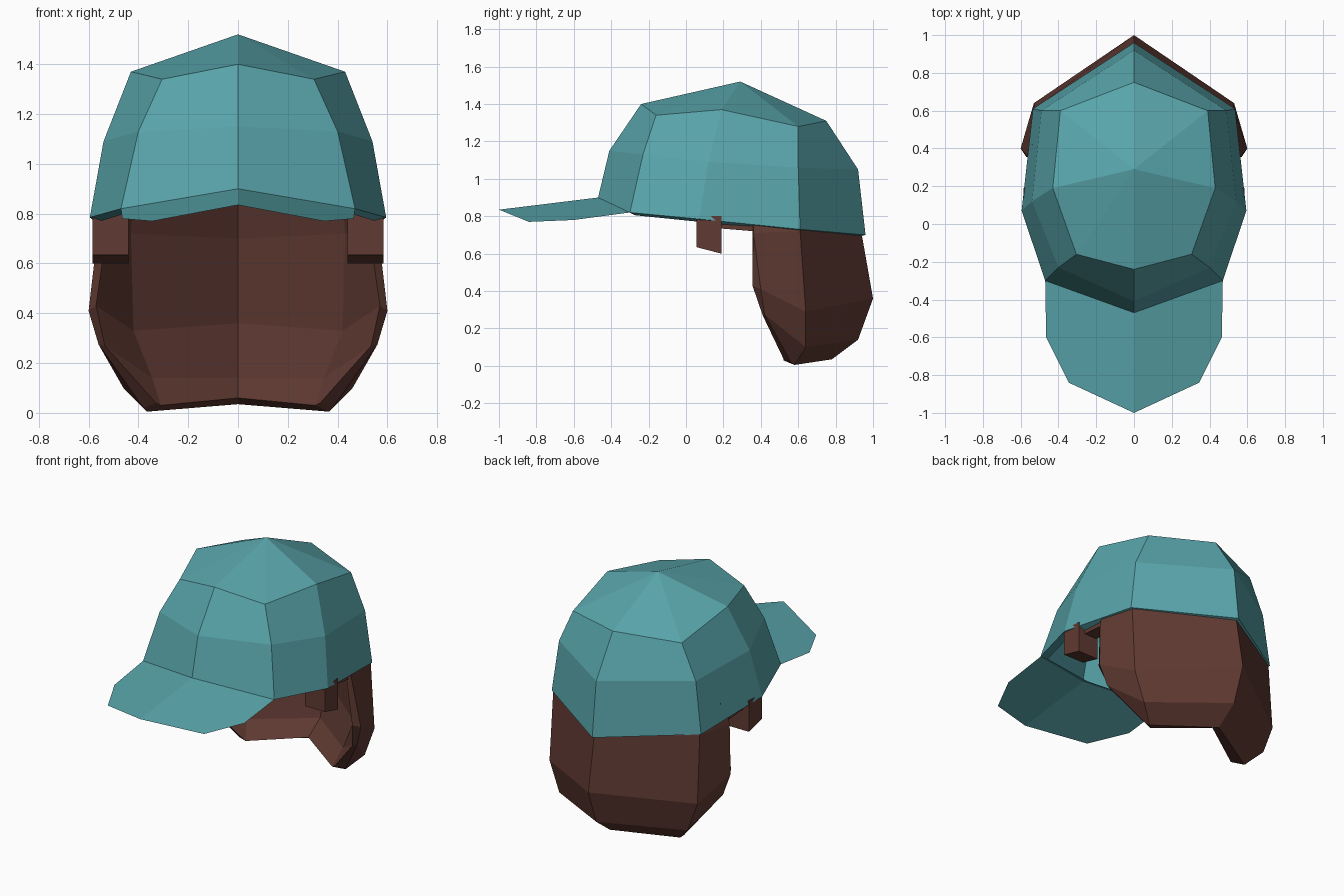
import bpy, bmesh

if "Cube" in bpy.data.objects:
    bpy.data.objects.remove(bpy.data.objects["Cube"])


def material(name, colour):
    m = bpy.data.materials.new(name)
    m.diffuse_color = (*colour, 1)
    m.use_nodes = True
    m.node_tree.nodes["Principled BSDF"].inputs["Base Color"].default_value = m.diffuse_color
    return m


TEAL = material("teal cloth", (0.098, 0.375, 0.405))
BROWN = material("dark brown hair", (0.117, 0.042, 0.032))


def build(name, faces, mat, recalc=True):
    """Half-model faces (lists of points) are mirrored across x and welded."""
    bm = bmesh.new()
    for f in faces:
        bm.faces.new([bm.verts.new(p) for p in f])
        bm.faces.new([bm.verts.new((-x, y, z)) for x, y, z in reversed(f)])
    bmesh.ops.remove_doubles(bm, verts=bm.verts[:], dist=0.0005)
    if recalc:
        bmesh.ops.recalc_face_normals(bm, faces=bm.faces[:])
    mesh = bpy.data.meshes.new(name)
    bm.to_mesh(mesh)
    bm.free()
    mesh.materials.append(mat)
    ob = bpy.data.objects.new(name, mesh)
    bpy.context.collection.objects.link(ob)
    return ob


def loft(rows):
    """Quads between successive rows of points."""
    return [[a[i], a[i + 1], b[i + 1], b[i]]
            for a, b in zip(rows, rows[1:]) for i in range(len(a) - 1)]


# Cap crown: half rings running from front centre to back centre
brim = [(0, -.47, .90), (.47, -.30, .82), (.595, .07, .785), (.535, .61, .73), (0, .96, .70)]
middle = [(0, -.41, 1.15), (.40, -.23, 1.13), (.54, .12, 1.09), (.49, .60, 1.06), (0, .92, 1.05)]
upper = [(0, -.24, 1.40), (.305, -.16, 1.34), (.43, .19, 1.37), (.39, .60, 1.28), (0, .75, 1.31)]
peak = (0, .29, 1.52)
# Lip turned inward under the brim
lip = [(x * .93, .12 + (y - .12) * .93, z - .015) for x, y, z in brim]
crown = loft([lip, brim, middle, upper])
crown += [[upper[i], upper[i + 1], peak] for i in range(4)]
build("cap_crown", crown, TEAL)

# Visor
visor = [brim[0], (0, -1, .835), (.345, -.84, .77), (.465, -.60, .78), brim[1]]
build("cap_visor", [visor], TEAL, recalc=False)

# Back hair: each row goes outer centre, corner, front, then inner front, corner, centre
hair = [
    [(0, .90, .86), (.49, .59, .86), (.53, .36, .86), (.49, .355, .86), (.42, .55, .86), (0, .84, .86)],
    [(0, .94, .70), (.525, .61, .72), (.565, .36, .71), (.53, .355, .71), (.43, .57, .72), (0, .89, .70)],
    [(0, 1.0, .36), (.53, .64, .29), (.60, .40, .41), (.57, .355, .43), (.42, .58, .33), (0, .92, .36)],
    [(0, .92, .14), (.46, .64, .10), (.56, .42, .275), (.535, .41, .27), (.345, .58, .14), (0, .84, .14)],
    [(0, .78, .035), (.365, .58, .005), (.38, .56, .02), (.33, .52, .04), (.31, .52, .03), (0, .72, .06)],
]
faces = loft(hair)
for row in (hair[0], hair[-1]):
    faces += [[row[0], row[1], row[4], row[5]], row[1:5]]
build("back_hair", faces, BROWN)


def block(x0, x1, y0, y1, z_front, z_back, top):
    """Box whose underside slopes from front to back."""
    ring = [(x0, y0), (x1, y0), (x1, y1), (x0, y1)]
    low = [(x, y, z_front if y == y0 else z_back) for x, y in ring]
    high = [(x, y, top) for x, y in ring]
    return loft([low + low[:1], high + high[:1]]) + [low, high]


# Side locks in front of the ears, and the hair strips joining them to the back
build("side_lock", block(.44, .585, .055, .19, .635, .60, .80), BROWN)
build("side_strip", block(.45, .54, .12, .42, .74, .715, .86), BROWN)
